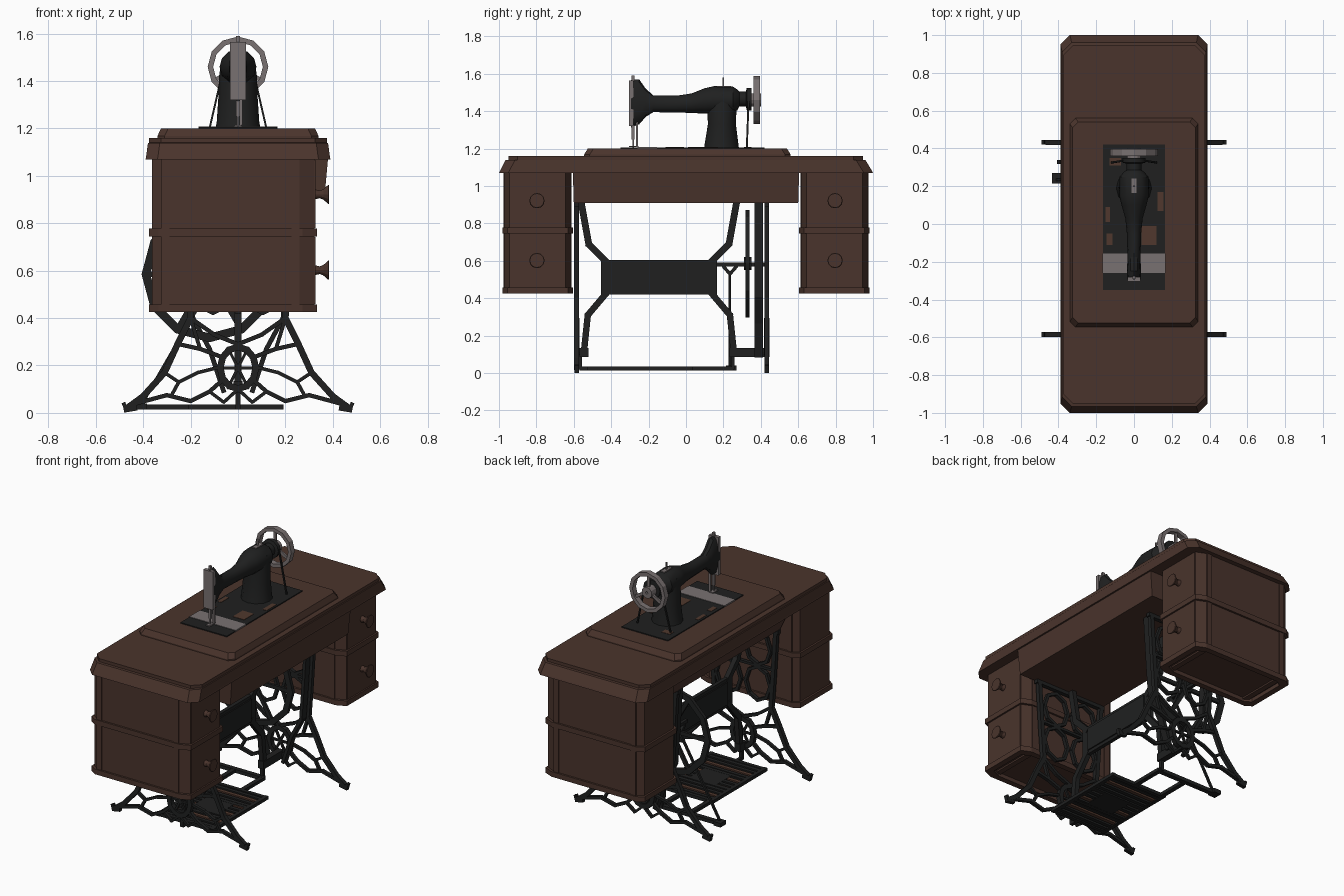
import bpy, bmesh, math
from mathutils import Vector, Matrix

if "Cube" in bpy.data.objects:
    bpy.data.objects.remove(bpy.data.objects["Cube"])

def material(name, c):
    m = bpy.data.materials.new(name)
    m.diffuse_color = (*c, 1)
    m.use_nodes = True
    m.node_tree.nodes["Principled BSDF"].inputs["Base Color"].default_value = m.diffuse_color
    return m

WOOD = material("brown wood", (0.068, 0.034, 0.025))
IRON = material("black iron", (0.014, 0.0145, 0.0145))
STEEL = material("grey steel", (0.19, 0.165, 0.165))
RUST = material("worn brown", (0.08, 0.039, 0.026))

def finish(name, bm, mat, smooth=False):
    bmesh.ops.recalc_face_normals(bm, faces=bm.faces)
    me = bpy.data.meshes.new(name)
    bm.to_mesh(me)
    bm.free()
    me.materials.append(mat)
    ob = bpy.data.objects.new(name, me)
    bpy.context.collection.objects.link(ob)
    if smooth:
        bpy.ops.object.select_all(action='DESELECT')
        ob.select_set(True)
        bpy.context.view_layer.objects.active = ob
        bpy.ops.object.shade_smooth_by_angle(angle=math.radians(35))
    return ob

def box(bm, x, y, z):
    lo, hi = Vector((min(x), min(y), min(z))), Vector((max(x), max(y), max(z)))
    bmesh.ops.create_cube(bm, size=1, matrix=Matrix.Translation((lo + hi) / 2) @ Matrix.Diagonal((*(hi - lo), 1)))

def bars(bm, pts, w, t, side=(0, 1, 0), closed=False):
    """Chain of flat bars: w across the path, t along the side direction."""
    pts = [Vector(p) for p in pts]
    if closed:
        pts.append(pts[0])
    for a, b in zip(pts, pts[1:]):
        d = b - a
        u = d.normalized()
        v = Vector(side)
        v = (v - u * v.dot(u)).normalized()
        n = u.cross(v)
        rot = Matrix((n, v, u)).transposed().to_4x4()
        bmesh.ops.create_cube(bm, size=1, matrix=Matrix.Translation((a + b) / 2) @ rot
                              @ Matrix.Diagonal((w, t, d.length + w * 0.5, 1)))

def loft(bm, rings, closed=False):
    vs = [[bm.verts.new(p) for p in r] for r in rings]
    n = len(vs[0])
    pairs = list(zip(vs, vs[1:])) + ([(vs[-1], vs[0])] if closed else [])
    for a, b in pairs:
        for i in range(n):
            bm.faces.new((a[i], a[(i + 1) % n], b[(i + 1) % n], b[i]))
    if not closed:
        bm.faces.new(vs[0])
        bm.faces.new(vs[-1])

def octagon(hx, y0, y1, c, z):
    return [(hx - c, y0, z), (hx, y0 + c, z), (hx, y1 - c, z), (hx - c, y1, z),
            (c - hx, y1, z), (-hx, y1 - c, z), (-hx, y0 + c, z), (c - hx, y0, z)]

def cabinet_plan(s, g, z):
    """Cabinet outline with chamfered corners, grown outward by g."""
    x0, x1, y0, y1, c = -.363 - g, .322 + g, .617 - g, .97 + g, .027
    pts = [(x0 + .04, y0), (x1 - .062, y0), (x1, y0 + c), (x1, y1 - c), (x1 - .062, y1), (x0 + .04, y1), (x0, y1 - c), (x0, y0 + c)]
    return [(x, s * y, z) for x, y in pts]

def oval(cx, cz, rx, rz, y, n=12):
    return [(cx + rx * math.cos(2 * math.pi * i / n), y, cz + rz * math.sin(2 * math.pi * i / n)) for i in range(n)]

def ring(bm, cx, cz, r0, r1, y0, y1, n=12):
    loft(bm, [oval(cx, cz, r, r, y, n) for r, y in ((r0, y0), (r1, y0), (r1, y1), (r0, y1))], True)

# table top with flared skirt, raised lid
bm = bmesh.new()
loft(bm, [octagon(.39, -1, 1, .05, 1.07), octagon(.388, -.995, .995, .05, 1.08),
          octagon(.38, -.965, .96, .05, 1.138), octagon(.375, -.95, .945, .05, 1.14), octagon(.375, -.95, .945, .05, 1.16)])
finish("table_top", bm, WOOD)
bm = bmesh.new()
loft(bm, [octagon(.34, -.545, .56, .03, 1.155), octagon(.34, -.545, .56, .03, 1.168),
          octagon(.325, -.525, .54, .03, 1.2)])
finish("raised_lid", bm, WOOD)

# apron box below the top
bm = bmesh.new()
loft(bm, [[(-.25, -.6, .91), (.365, -.6, .91), (.365, .6, .91), (-.25, .6, .91)],
          [(-.33, -.605, 1.075), (.38, -.605, 1.075), (.38, .605, 1.075), (-.33, .605, 1.075)]])
finish("apron", bm, WOOD)

# drawer cabinets
for s, side in ((-1, "front"), (1, "back")):
    Y = lambda a, b: (s * a, s * b)
    bm = bmesh.new()
    loft(bm, [cabinet_plan(s, 0, .45), cabinet_plan(s, 0, 1.075)])
    for x in ((-.325, -.29), (.225, .26)):
        box(bm, x, Y(.612, .976), (.44, 1.075))
    loft(bm, [cabinet_plan(s, g, z) for g, z in ((-.02, .745), (.012, .745), (.012, .778), (-.02, .778))], True)
    loft(bm, [cabinet_plan(s, g, z) for g, z in ((-.025, .425), (.012, .425), (.012, .458), (-.025, .458))], True)
    finish(side + "_cabinet", bm, WOOD)
    for z0, z1, kz, lvl in ((.46, .742, .602, "lower"), (.781, 1.068, .922, "upper")):
        bm = bmesh.new()
        box(bm, (.31, .327), Y(.648, .938), (z0, z1))
        loft(bm, [[(x, s * .797 + px * r, kz + pz * r) for px, _, pz in oval(0, 0, 1, 1, 0)]
                  for x, r in ((.32, .022), (.345, .016), (.36, .022), (.382, .041), (.385, .038))])
        finish(side + "_" + lvl + "_drawer", bm, WOOD)

# cast iron side frames
for y, side in ((-.585, "front"), (.432, "back")):
    bm = bmesh.new()
    P = lambda pts, m: [(m * x, y, z) for x, z in pts]
    for m in (-1, 1):
        bars(bm, P([(.235, .91), (.215, .6), (.2, .4), (.255, .29), (.31, .17), (.4, .07), (.455, .03)], m), .027, .026)
        bars(bm, P([(.435, .025), (.475, .018)], m), .032, .024)
        bars(bm, P([(.475, .02), (.482, .04)], m), .016, .024)
        bars(bm, P([(.43, .04), (.3, .075), (.2, .05), (.12, .09), (.075, .13)], m), .018, .022)
        bars(bm, P([(.31, .17), (.25, .13), (.28, .075)], m), .015, .02)
        bars(bm, P([(.25, .29), (.16, .27), (.08, .24)], m), .018, .022)
        bars(bm, P([(.16, .27), (.2, .4)], m), .016, .02)
        bars(bm, P([(.2, .4), (.1, .33), (0, .29)], m), .018, .022)
        bars(bm, P([(.25, .13), (.17, .17), (.09, .19)], m), .015, .02)
        bars(bm, P([(.12, .09), (.06, .045), (0, .1)], m), .014, .02)
        for cz in (.53, .76):
            bars(bm, [(m * .105 + p[0], y, cz + p[2]) for p in oval(0, 0, .088, .108, 0, 8)], .018, .022, closed=True)
    bars(bm, oval(0, .19, .075, .088, y, 12), .028, .03, closed=True)
    for a in range(6):
        c, q = math.cos(a * math.pi / 3), math.sin(a * math.pi / 3)
        bars(bm, [(0, y, .19), (.07 * c, y, .19 + .08 * q)], .012, .014)
    bars(bm, [(-.25, y, .9), (.25, y, .9)], .025, .026)
    bars(bm, [(-.21, y, .645), (.21, y, .645)], .016, .022)
    finish(side + "_iron_frame", bm, IRON)

# belt guard strips inside the back frame
bm = bmesh.new()
for m in (-1, 1):
    bars(bm, [(m * .225, .388, .91), (m * .205, .388, .6), (m * .19, .388, .4), (m * .12, .388, .27), (m * .06, .388, .09)], .02, .045)
finish("belt_guard", bm, IRON)

# centre brace between the frames
bm = bmesh.new()
box(bm, (-.012, .012), (-.455, .165), (.42, .605))
box(bm, (-.02, .02), (-.4, .11), (.44, .585))
for m in (-1, 1):
    C = lambda pts: [(0, -.145 + m * a, z) for a, z in pts]
    bars(bm, C([(.27, .585), (.375, .69), (.415, .91)]), .036, .03, (1, 0, 0))
    bars(bm, C([(.27, .44), (.38, .31), (.4, .12)]), .034, .03, (1, 0, 0))
    bars(bm, C([(.39, .11), (.43 if m < 0 else .57, .11)]), .05, .04, (1, 0, 0))
finish("centre_brace", bm, IRON)

# flywheel, axle, crank and connecting rod
bm = bmesh.new()
ring(bm, -.12, .585, .25, .287, .318, .34)
ring(bm, -.12, .585, .01, .035, .31, .35, 8)
for i in range(6):
    a = i * math.pi / 3
    bars(bm, [(-.12, .33, .585), (-.12 + .26 * math.cos(a), .33, .585 + .26 * math.sin(a))], .025, .016)
bars(bm, [(-.12, .17, .58), (-.12, .43, .58)], .02, .02, (1, 0, 0))
bars(bm, [(-.12, .2, .57), (-.12, .235, .53), (-.12, .27, .57)], .018, .03, (1, 0, 0))
bars(bm, [(-.12, .235, .53), (-.41, .235, .03)], .013, .013)
finish("flywheel_and_rod", bm, IRON)

# foot treadle
bm = bmesh.new()
for x in (-.2, .18):
    bars(bm, [(x, -.52, .025), (x, .03, .025)], .024, .02, (0, 0, 1))
for y in (-.51, -.33, -.16, .02):
    bars(bm, [(-.2, y, .025), (.18, y, .025)], .024, .02, (0, 0, 1))
for x in (-.19, .01):
    bars(bm, [(x, .02, .025), (x, .24, .025)], .028, .02, (0, 0, 1))
bars(bm, [(-.42, .24, .025), (.01, .24, .025)], .03, .022, (0, 0, 1))
box(bm, (-.435, -.385), (.215, .27), (.014, .04))
box(bm, (-.1, .09), (-.32, -.17), (.016, .034))
for y in (-.565, .25):
    bars(bm, [(0, -.52 if y < 0 else .24, .025), (0, y, .025), (0, y, .12)], .02, .02, (1, 0, 0))
finish("treadle_frame", bm, IRON)
for part, mat in ((0, IRON), (1, RUST)):
    bm = bmesh.new()
    for i in range(13):
        y = -.48 + i * .039
        if (i % 3 == 2) == bool(part):
            box(bm, (-.2, .18), (y - .012, y + .012), (.018, .033))
    finish("treadle_slats_" + "ab"[part], bm, mat)

# machine bed
bm = bmesh.new()
box(bm, (-.165, .165), (-.35, .42), (1.195, 1.206))
finish("machine_bed", bm, IRON)
bm = bmesh.new()
box(bm, (-.166, .166), (-.26, -.155), (1.2, 1.209))
finish("slide_plate", bm, STEEL)
bm = bmesh.new()
for x, y, a, b in ((-.14, .05, .012, .04), (-.13, -.08, .015, .03), (.08, -.06, .04, .05), (.14, .12, .015, .05), (-.1, .33, .03, .02)):
    box(bm, (x - a, x + a), (y - b, y + b), (1.202, 1.208))
finish("worn_patches", bm, RUST)

# machine pillar, arm and head
bm = bmesh.new()
loft(bm, [[(rx * p[0], yc + ry * p[2], z) for p in oval(0, 0, 1, 1, 0)]
          for z, rx, yc, ry in ((1.2, .095, .19, .093), (1.225, .09, .19, .09), (1.33, .083, .192, .075), (1.42, .08, .192, .078), (1.49, .07, .195, .08))])
finish("machine_pillar", bm, IRON, True)
bm = bmesh.new()
loft(bm, [oval(0, zc, rx, rz, y) for y, zc, rx, rz in (
    (-.295, 1.44, .036, .128), (-.25, 1.45, .038, .12), (-.215, 1.445, .036, .075), (-.175, 1.44, .034, .045),
    (-.05, 1.438, .038, .045), (.03, 1.443, .046, .052), (.1, 1.455, .066, .068), (.15, 1.46, .078, .074),
    (.25, 1.46, .076, .072), (.275, 1.46, .055, .055), (.285, 1.465, .04, .04), (.32, 1.465, .04, .04),
    (.325, 1.465, .06, .06), (.35, 1.465, .06, .06))])
finish("machine_arm", bm, IRON, True)

# steel face plate, needle bars, pins and badge
bm = bmesh.new()
box(bm, (-.034, .034), (-.304, -.28), (1.32, 1.565))
for x, y, z0, z1, r in ((0, -.283, 1.25, 1.59, .008), (0, -.283, 1.205, 1.26, .004), (.012, -.262, 1.215, 1.35, .006), (0, .2, 1.52, 1.58, .004)):
    box(bm, (x - r, x + r), (y - r, y + r), (z0, z1))
box(bm, (-.014, .014), (-.305, -.255), (1.208, 1.215))
box(bm, (-.014, .014), (.165, .24), (1.52, 1.536))
finish("needle_and_face_plate", bm, STEEL)

# hand wheel
bm = bmesh.new()
ring(bm, 0, 1.46, .105, .128, .36, .396)
ring(bm, 0, 1.46, .008, .036, .345, .4)
for i in range(3):
    a = math.pi / 2 + i * 2 * math.pi / 3
    bars(bm, [(0, .378, 1.46), (.11 * math.cos(a), .378, 1.46 + .11 * math.sin(a))], .018, .012)
finish("hand_wheel", bm, STEEL)

# drive belt strands
bm = bmesh.new()
for m in (-1, 1):
    bars(bm, [(m * .058, .335, 1.47), (m * .12, .325, 1.2)], .008, .01)
finish("drive_belt", bm, IRON)
